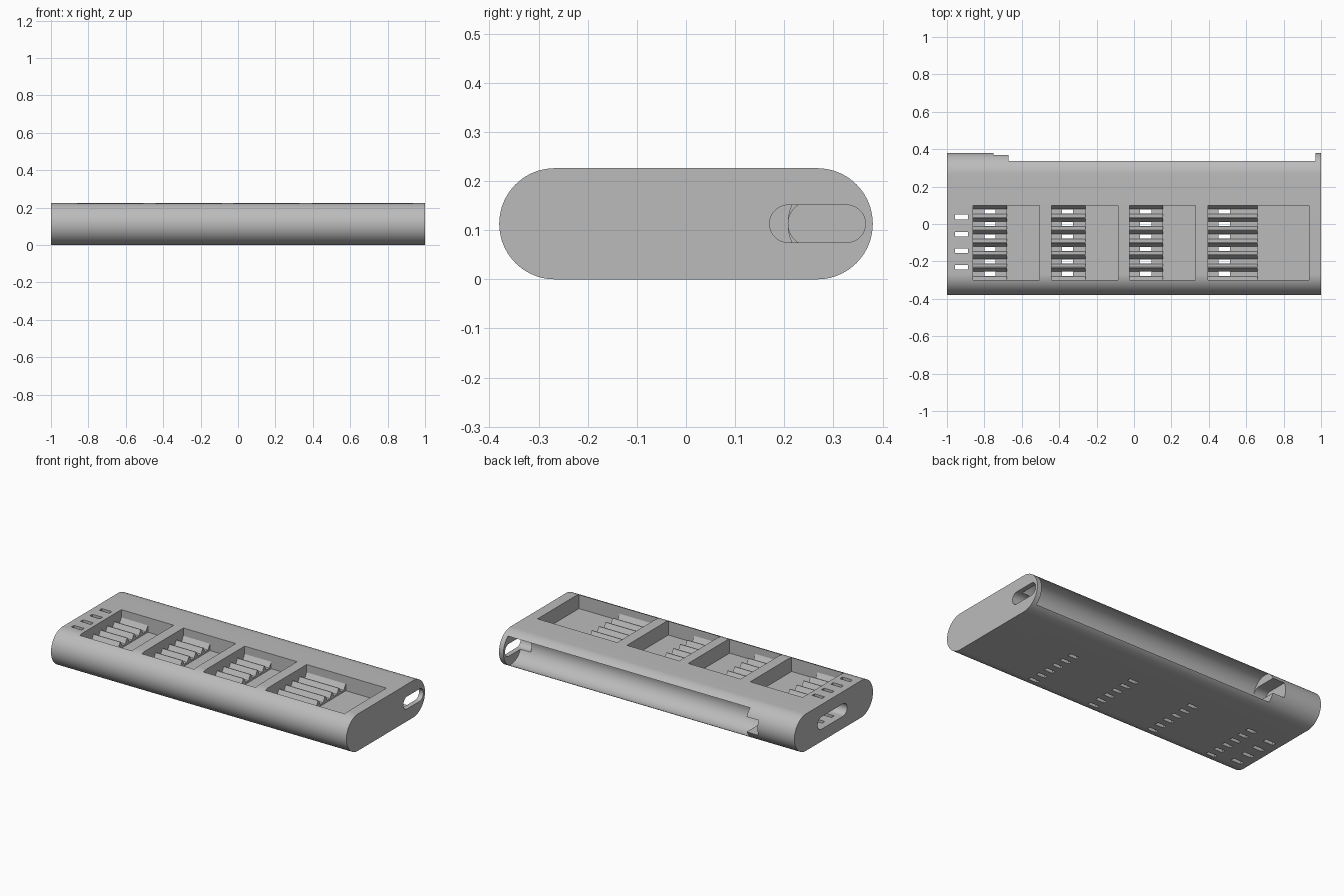
import bpy, bmesh, math

if "Cube" in bpy.data.objects:
    bpy.data.objects.remove(bpy.data.objects["Cube"])

grey = bpy.data.materials.new("plain_grey")
grey.diffuse_color = (0.5, 0.5, 0.5, 1)
grey.use_nodes = True
grey.node_tree.nodes["Principled BSDF"].inputs["Base Color"].default_value = grey.diffuse_color


def prism(bm, pts, x0, x1):
    """Extrude a (y, z) outline along x."""
    vs = [bm.verts.new((x0, y, z)) for y, z in pts]
    face = bm.faces.new(vs)
    ext = bmesh.ops.extrude_face_region(bm, geom=[face])
    for v in ext["geom"]:
        if isinstance(v, bmesh.types.BMVert):
            v.co.x = x1


def stadium(ya, yb, z, r, n=24):
    """Pill outline from ya to yb, centred on height z."""
    pts = []
    for k in range(n + 1):
        a = -math.pi / 2 + math.pi * k / n
        pts.append((yb - r + r * math.cos(a), z + r * math.sin(a)))
    for k in range(n + 1):
        a = math.pi / 2 + math.pi * k / n
        pts.append((ya + r + r * math.cos(a), z + r * math.sin(a)))
    return pts


def circle(y, z, r, n=64):
    return [(y + r * math.cos(2 * math.pi * k / n), z + r * math.sin(2 * math.pi * k / n))
            for k in range(n)]


def rect(y0, y1, z0, z1):
    return [(y0, z0), (y1, z0), (y1, z1), (y0, z1)]


def make(name, prisms):
    bm = bmesh.new()
    for pts, x0, x1 in prisms:
        prism(bm, pts, x0, x1)
    bmesh.ops.recalc_face_normals(bm, faces=bm.faces)
    me = bpy.data.meshes.new(name)
    bm.to_mesh(me)
    bm.free()
    ob = bpy.data.objects.new(name, me)
    bpy.context.collection.objects.link(ob)
    me.materials.append(grey)
    return ob


def cut(target, prisms):
    cutter = make("cutter", prisms)
    cutter.hide_render = True
    mod = target.modifiers.new("cut", "BOOLEAN")
    mod.operation = "DIFFERENCE"
    mod.solver = "EXACT"
    mod.object = cutter
    bpy.context.view_layer.objects.active = target
    bpy.ops.object.modifier_apply(modifier=mod.name)
    bpy.data.objects.remove(cutter)


H, MID = 0.226, 0.113
FLOOR, TROUGH, RIDGE = 0.136, 0.147, 0.178
PITCH = 0.4 / 6
centres = [-0.3 + PITCH * (i + 0.5) for i in range(6)]

# Case body
body = make("case_body", [(stadium(-0.38, 0.38, MID, MID, 40), -1, 1)])

# Compartments: start, end of ridged rest, end of pocket, slot centre
bays = [(-0.86, -0.68, -0.505, -0.77), (-0.44, -0.26, -0.085, -0.355),
        (-0.025, 0.155, 0.33, 0.063), (0.395, 0.66, 0.935, 0.483)]

# Ridged rests: a row of troughs, one per stored piece
rest = [(0.1, 0.3), (-0.3, 0.3)]
for c in centres:
    rest += [(c - 0.0333 if c == centres[0] else c - 0.031, RIDGE), (c - 0.014, TROUGH),
             (c + 0.014, TROUGH), (c + 0.0333 if c == centres[-1] else c + 0.031, RIDGE)]
cut(body, [(rest, a, b + 0.001) for a, b, _, _ in bays])
cut(body, [(rect(-0.3, 0.1, FLOOR, 0.3), b, c) for _, b, c, _ in bays])

# Through slots under the rests and at the left end
slots = [(rect(c - 0.0115, c + 0.0115, -0.1, 0.4), s - 0.03, s + 0.03)
         for _, _, _, s in bays for c in centres]
slots += [(rect(y - 0.0125, y + 0.0125, -0.1, 0.4), -0.957, -0.888)
          for y in (0.037, -0.054, -0.143, -0.232)]
cut(body, slots)

# Long rounded channel along the back, with a narrower notch at its end
cut(body, [(circle(0.303, MID, 0.095), -0.67, 0.97)])
cut(body, [(stadium(0.208, 0.5, MID, 0.046), -0.75, -0.6)])

# End openings: right one leads into the channel, left one is a socket
cut(body, [(stadium(0.17, 0.365, MID, 0.038), 0.9, 1.1)])
cut(body, [(stadium(-0.13, 0.155, MID, 0.038), -1.1, -0.87)])

# Smooth shading with crisp edges
bpy.ops.object.select_all(action="DESELECT")
body.select_set(True)
bpy.context.view_layer.objects.active = body
bpy.ops.object.shade_smooth_by_angle(angle=math.radians(30))
